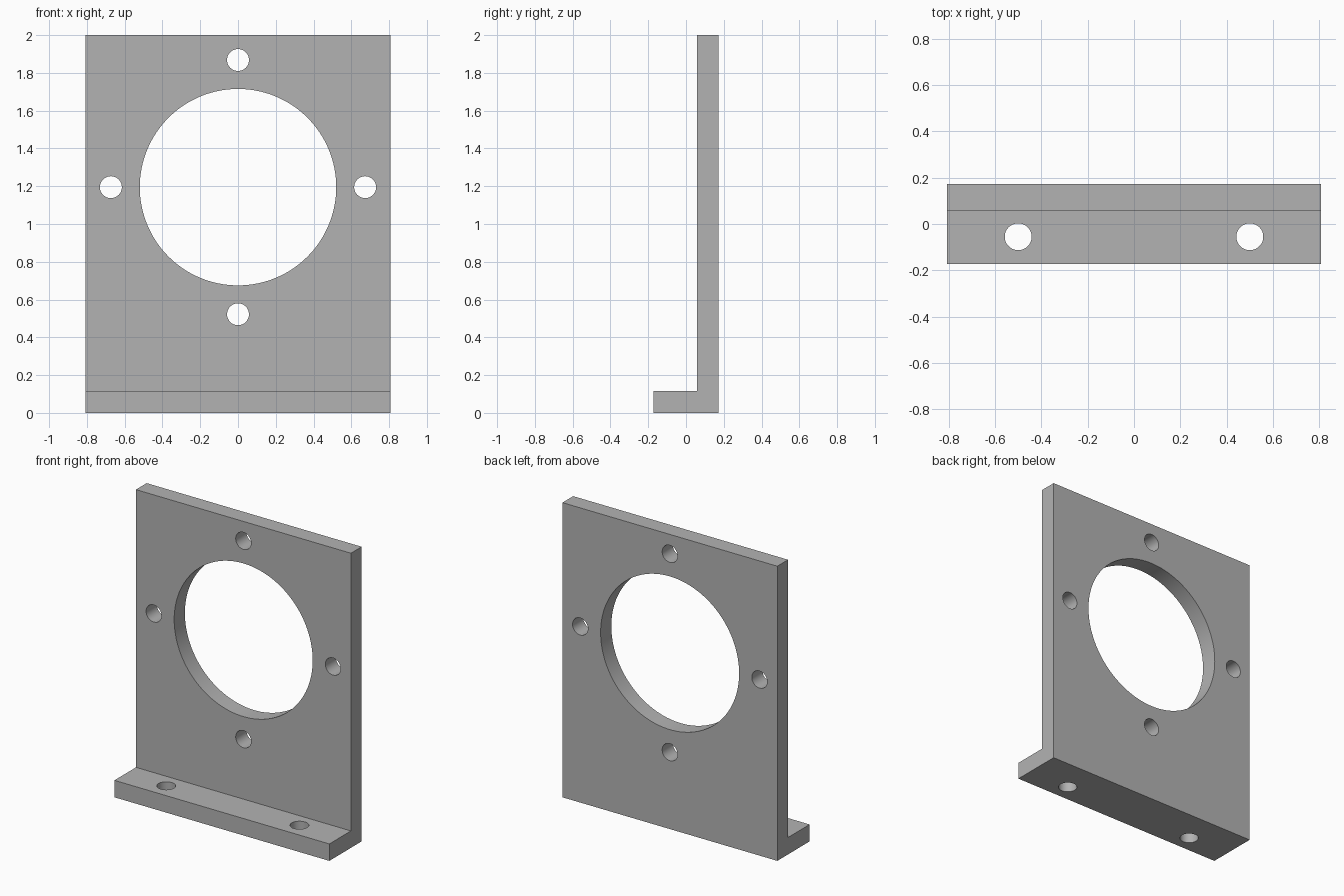
import bpy
import bmesh
from math import pi
from mathutils import Matrix, Vector

cube = bpy.data.objects.get("Cube")
if cube:
    bpy.data.objects.remove(cube, do_unlink=True)

# Overall sizes
HALF_WIDTH, HEIGHT, HALF_DEPTH = 0.807, 2.0, 0.173
THICK = 0.115
BORE_Z, BORE_RADIUS = 1.195, 0.52
BOLT_CIRCLE, BOLT_RADIUS = 0.673, 0.058
FOOT_HOLE_X, FOOT_HOLE_Y = 0.5, -0.055

grey = bpy.data.materials.new("plain grey")
grey.use_nodes = True
colour = (0.45, 0.45, 0.45, 1)
grey.diffuse_color = colour
grey.node_tree.nodes["Principled BSDF"].inputs["Base Color"].default_value = colour


def make_object(name, bm):
    bmesh.ops.recalc_face_normals(bm, faces=bm.faces)
    mesh = bpy.data.meshes.new(name)
    bm.to_mesh(mesh)
    bm.free()
    mesh.materials.append(grey)
    obj = bpy.data.objects.new(name, mesh)
    bpy.context.collection.objects.link(obj)
    return obj


def add_cylinder(bm, centre, radius, rotation=Matrix(), segments=48):
    bmesh.ops.create_cone(bm, cap_ends=True, segments=segments, radius1=radius,
                          radius2=radius, depth=0.5,
                          matrix=Matrix.Translation(centre) @ rotation)


# L-shaped bracket: side profile extruded across the width
front, back = -HALF_DEPTH, HALF_DEPTH
plate_front = back - THICK
profile = [(front, 0), (back, 0), (back, HEIGHT), (plate_front, HEIGHT),
           (plate_front, THICK), (front, THICK)]
bm = bmesh.new()
side = bm.faces.new([bm.verts.new((-HALF_WIDTH, y, z)) for y, z in profile])
extruded = bmesh.ops.extrude_face_region(bm, geom=[side], use_keep_orig=True)
moved = [v for v in extruded["geom"] if isinstance(v, bmesh.types.BMVert)]
bmesh.ops.translate(bm, verts=moved, vec=(2 * HALF_WIDTH, 0, 0))
bracket = make_object("mounting_bracket", bm)

# Cutters: central bore, four bolt holes around it, two foot holes
bm = bmesh.new()
along_y = Matrix.Rotation(pi / 2, 4, "X")
centre = Vector((0, (plate_front + back) / 2, BORE_Z))
add_cylinder(bm, centre, BORE_RADIUS, along_y, 128)
for i in range(4):
    offset = Matrix.Rotation(i * pi / 2, 3, "Y") @ Vector((BOLT_CIRCLE, 0, 0))
    add_cylinder(bm, centre + offset, BOLT_RADIUS, along_y)
for sign in (-1, 1):
    add_cylinder(bm, Vector((sign * FOOT_HOLE_X, FOOT_HOLE_Y, 0)), BOLT_RADIUS)
cutter = make_object("hole_cutter", bm)
cutter.hide_render = True

# Cut the holes and shade their walls smooth
cut = bracket.modifiers.new("holes", "BOOLEAN")
cut.operation = "DIFFERENCE"
cut.solver = "EXACT"
cut.object = cutter
bpy.ops.object.select_all(action="DESELECT")
bracket.select_set(True)
bpy.context.view_layer.objects.active = bracket
bpy.ops.object.modifier_apply(modifier=cut.name)
bpy.data.objects.remove(cutter, do_unlink=True)
bpy.ops.object.shade_smooth_by_angle(angle=pi / 6)
